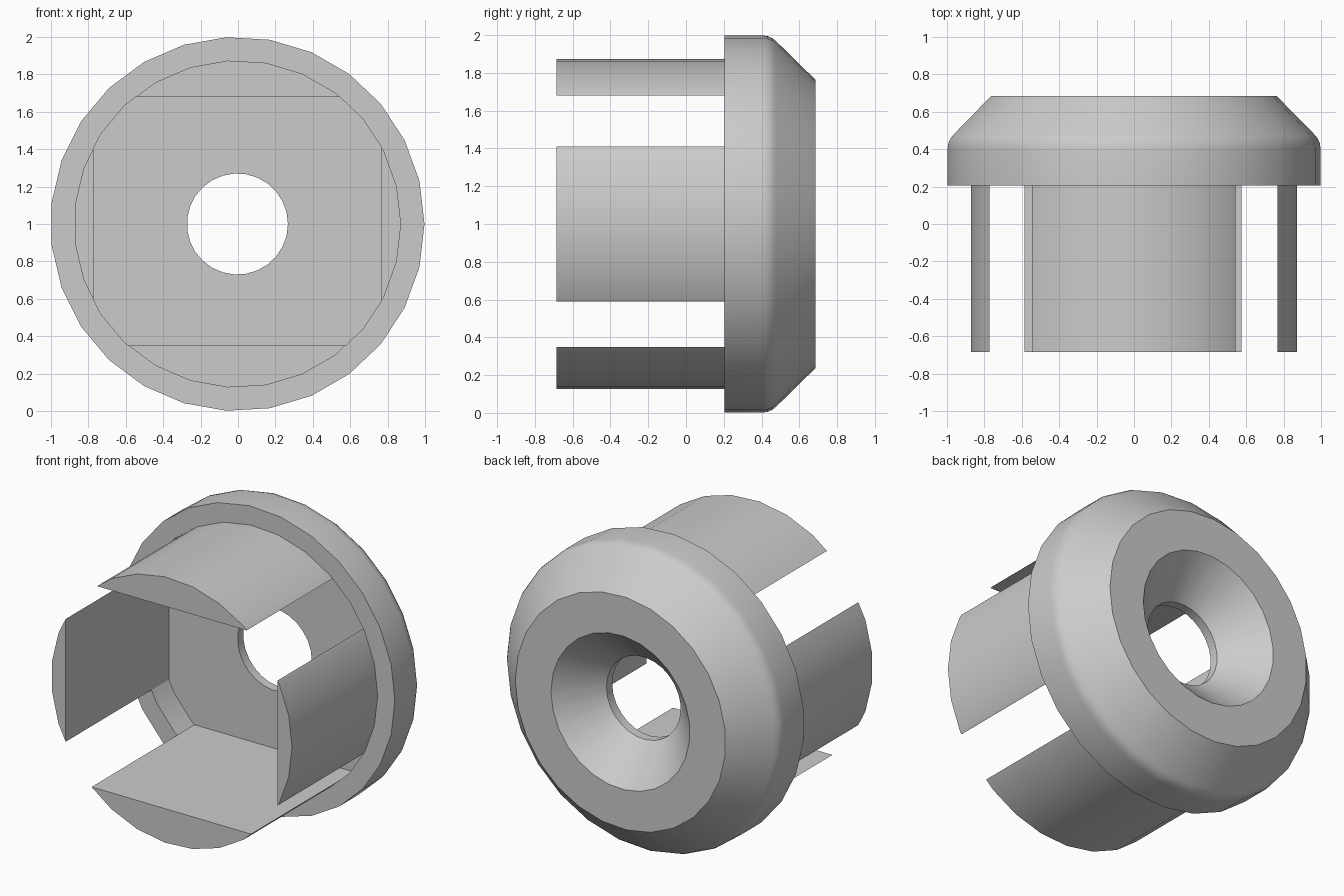
import bpy, bmesh
from math import cos, sin, radians, tau
from mathutils import Vector

cube = bpy.data.objects.get("Cube")
if cube:
    bpy.data.objects.remove(cube, do_unlink=True)

SIDES = 27
CENTRE = Vector((-0.003, 0, 1))
FRONT, RIM, FLOOR, BACK = -0.685, 0.205, 0.385, 0.685
PLUG_R = 0.875

grey = bpy.data.materials.new("light grey")
grey.use_nodes = True
grey.diffuse_color = (0.6, 0.6, 0.6, 1)
grey.node_tree.nodes["Principled BSDF"].inputs["Base Color"].default_value = (0.6, 0.6, 0.6, 1)


def lathe(bm, profile):
    """Sweep a closed (radius, y) profile around the y axis."""
    rings = []
    for i in range(SIDES):
        a = tau * i / SIDES
        rings.append([bm.verts.new(CENTRE + Vector((r * cos(a), y, r * sin(a))))
                      for r, y in profile])
    n = len(profile)
    for i in range(SIDES):
        here, after = rings[i], rings[(i + 1) % SIDES]
        for j in range(n):
            k = (j + 1) % n
            bm.faces.new((here[j], here[k], after[k], after[j]))


def finish(bm, name):
    bmesh.ops.recalc_face_normals(bm, faces=bm.faces)
    mesh = bpy.data.meshes.new(name)
    bm.to_mesh(mesh)
    bm.free()
    mesh.materials.append(grey)
    obj = bpy.data.objects.new(name, mesh)
    bpy.context.collection.objects.link(obj)
    bpy.ops.object.select_all(action="DESELECT")
    obj.select_set(True)
    bpy.context.view_layer.objects.active = obj
    bpy.ops.object.shade_smooth_by_angle(angle=radians(30))


# Flange: rounded shoulder, chamfer, countersunk hole and front recess
fillet = [(1 - 0.1 * (1 - cos(radians(a))), 0.405 + 0.1 * sin(radians(a)))
          for a in (0, 15, 30, 45)]
profile = [(PLUG_R, RIM), (1.0, RIM), *fillet, (0.765, BACK), (0.505, BACK),
           (0.27, 0.445), (0.27, FLOOR), (PLUG_R, FLOOR)]
bm = bmesh.new()
lathe(bm, profile)
finish(bm, "flange")


# Prongs: circular segments sliced from a round plug by a flat plane
def prong(name, direction, flat):
    bm = bmesh.new()
    ring = []
    for i in range(SIDES):
        a = tau * i / SIDES
        ring.append(bm.verts.new(CENTRE + Vector((PLUG_R * cos(a), FRONT, PLUG_R * sin(a)))))
    cap = bm.faces.new(ring)
    grown = bmesh.ops.extrude_face_region(bm, geom=[cap], use_keep_orig=True)
    moved = [g for g in grown["geom"] if isinstance(g, bmesh.types.BMVert)]
    bmesh.ops.translate(bm, verts=moved, vec=(0, FLOOR - FRONT, 0))
    axis = Vector(direction)
    cut = bmesh.ops.bisect_plane(bm, geom=bm.verts[:] + bm.edges[:] + bm.faces[:],
                                 plane_co=CENTRE + axis * flat, plane_no=axis,
                                 clear_inner=True)
    edges = [g for g in cut["geom_cut"] if isinstance(g, bmesh.types.BMEdge)]
    bmesh.ops.holes_fill(bm, edges=edges, sides=0)
    finish(bm, name)


prong("top_prong", (0, 0, 1), 0.68)
prong("bottom_prong", (0, 0, -1), 0.65)
prong("left_prong", (1, 0, 0), 0.77)
prong("right_prong", (-1, 0, 0), 0.77)
